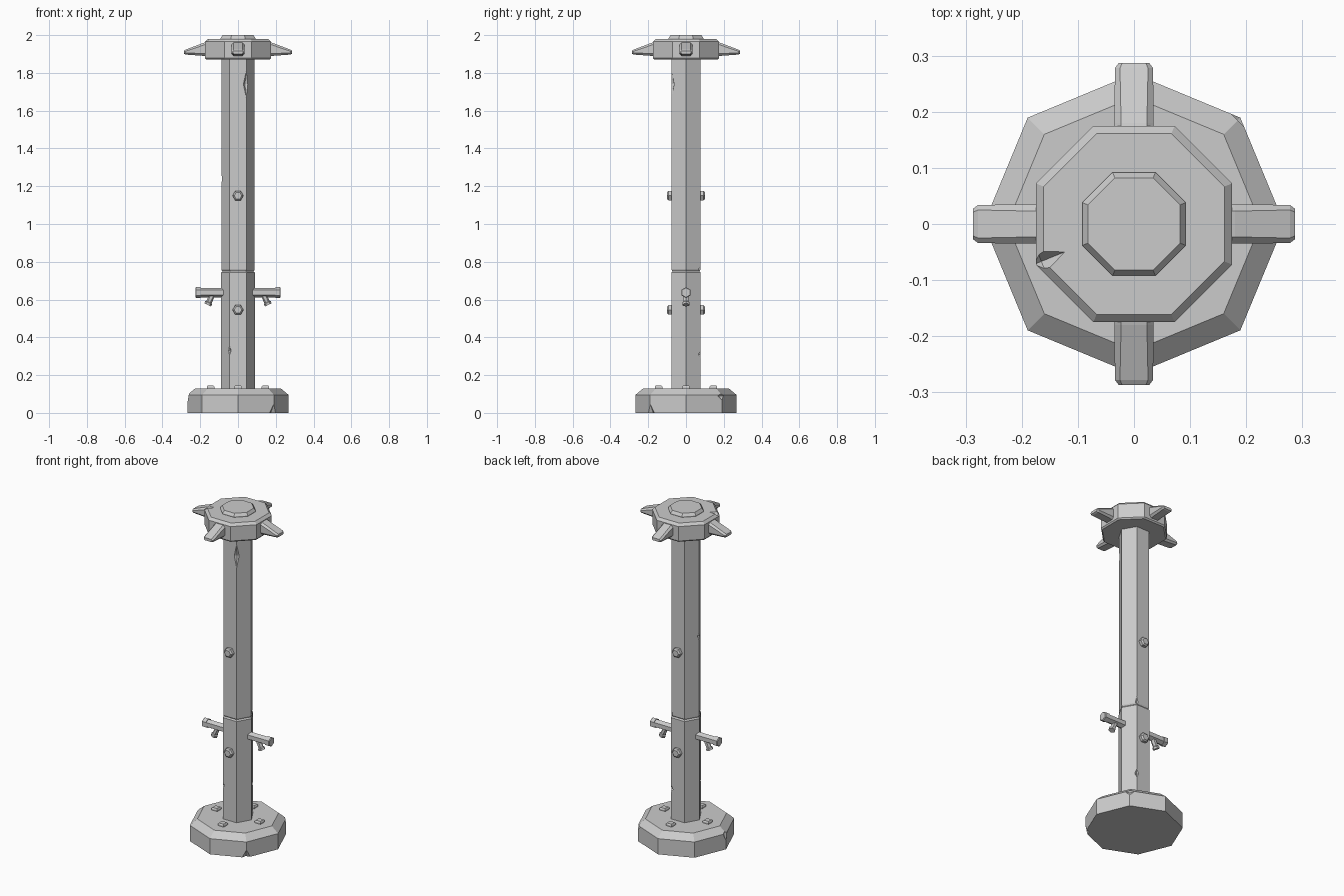
import bpy, bmesh, math
from mathutils import Matrix, Vector

if "Cube" in bpy.data.objects:
    bpy.data.objects.remove(bpy.data.objects["Cube"])

# One worn stone grey for everything
GREY = (0.6, 0.6, 0.6, 1.0)
stone = bpy.data.materials.new("stone_grey")
stone.use_nodes = True
stone.diffuse_color = GREY
shader = stone.node_tree.nodes["Principled BSDF"]
shader.inputs["Base Color"].default_value = GREY
shader.inputs["Roughness"].default_value = 0.9


def loft(name, rings, matrix=Matrix()):
    """Skin a list of equal-length point rings and cap both ends."""
    bm = bmesh.new()
    loops = [[bm.verts.new(matrix @ Vector(p)) for p in ring] for ring in rings]
    n = len(loops[0])
    for a, b in zip(loops, loops[1:]):
        for i in range(n):
            j = (i + 1) % n
            bm.faces.new((a[i], a[j], b[j], b[i]))
    bm.faces.new(loops[0])
    bm.faces.new(loops[-1])
    bmesh.ops.recalc_face_normals(bm, faces=bm.faces)
    mesh = bpy.data.meshes.new(name)
    bm.to_mesh(mesh)
    bm.free()
    mesh.materials.append(stone)
    obj = bpy.data.objects.new(name, mesh)
    bpy.context.collection.objects.link(obj)
    return obj


def prism(name, sides, profile, phase=0.0, matrix=Matrix()):
    """Many-sided solid along z; profile holds (z, corner radius) pairs."""
    angles = [phase + math.tau * i / sides for i in range(sides)]
    return loft(name, [[(r * math.cos(a), r * math.sin(a), z) for a in angles]
                       for z, r in profile], matrix)


def chip(target, angle, radius, z, size):
    """Knock a diamond-shaped flake out of an edge; size is radial, sideways, up."""
    place = (Matrix.Rotation(math.radians(angle), 4, 'Z')
             @ Matrix.Translation((radius, 0, z)) @ Matrix.Diagonal((*size, 1)))
    cutter = prism("chip_cutter", 4, [(-1, 0.02), (0, 1), (1, 0.02)], 0, place)
    cutter.hide_render = True
    mod = target.modifiers.new("chip", 'BOOLEAN')
    mod.operation, mod.solver, mod.object = 'DIFFERENCE', 'EXACT', cutter
    graph = bpy.context.evaluated_depsgraph_get()
    mesh = bpy.data.meshes.new_from_object(target.evaluated_get(graph))
    target.modifiers.clear()
    target.data = mesh
    bpy.data.objects.remove(cutter)


EIGHTH = math.pi / 8
FLAT = 1 / math.cos(EIGHTH)      # octagon flat distance to corner radius

# Octagonal foot with sloped shoulder
base = prism("base", 8, [(0, 0.268), (0.095, 0.268), (0.13, 0.226)])
chip(base, -45, 0.275, 0.0, (0.03, 0.05, 0.06))
chip(base, 45, 0.275, 0.09, (0.022, 0.08, 0.03))
chip(base, 180, 0.28, 0.095, (0.025, 0.08, 0.08))

# Hexagonal post in two lengths with a bevelled joint
lower_post = prism("lower_post", 6, [(0.1, 0.09), (0.742, 0.09), (0.75, 0.083)])
upper_post = prism("upper_post", 6, [(0.75, 0.083), (0.758, 0.088), (1.89, 0.088)])
chip(lower_post, 240, 0.1, 0.33, (0.02, 0.03, 0.05))
chip(lower_post, 60, 0.1, 0.31, (0.025, 0.03, 0.045))
chip(upper_post, 60, 0.1, 0.76, (0.022, 0.03, 0.08))
chip(upper_post, -60, 0.099, 1.74, (0.026, 0.05, 0.12))
chip(upper_post, 180, 0.098, 1.24, (0.02, 0.03, 0.05))

# Octagonal head and raised cap
head = prism("head", 8, [(1.87, 0.168 * FLAT), (1.878, 0.175 * FLAT),
                         (1.965, 0.175 * FLAT), (1.98, 0.161 * FLAT)], EIGHTH)
chip(head, 202, 0.178, 1.98, (0.045, 0.02, 0.025))
prism("cap", 8, [(1.97, 0.092 * FLAT), (1.985, 0.092 * FLAT),
                 (2.0, 0.082 * FLAT)], EIGHTH)


def spike_section(x, half, low, high, cut):
    """Chamfered rectangle across a spike."""
    return [(x, -half, low + cut), (x, -half + cut, low), (x, half - cut, low),
            (x, half, low + cut), (x, half, high - cut), (x, half - cut, high),
            (x, -half + cut, high), (x, -half, high - cut)]


for k, side in enumerate(("left", "back", "right", "front")):
    turn = Matrix.Rotation(k * math.pi / 2, 4, 'Z')
    # Drooping spikes around the head
    loft("spike_" + side, [spike_section(0.15, 0.035, 1.885, 1.968, 0.012),
                           spike_section(0.18, 0.035, 1.89, 1.96, 0.012),
                           spike_section(0.278, 0.034, 1.897, 1.923, 0.009),
                           spike_section(0.287, 0.027, 1.901, 1.917, 0.006)], turn)
    # Small square studs on the foot
    prism("base_stud_" + side, 4, [(0.12, 0.028), (0.138, 0.028), (0.145, 0.022)],
          math.pi / 4, turn @ Matrix.Translation((0.145, 0, 0)))

# Hex bolts on front and back
for side, sign in (("front", 1), ("back", -1)):
    for label, z in (("lower", 0.545), ("upper", 1.15)):
        tilt = Matrix.Translation((0, 0, z)) @ Matrix.Rotation(sign * math.pi / 2, 4, 'X')
        prism(f"{label}_bolt_{side}", 6,
              [(0.06, 0.029), (0.093, 0.029), (0.101, 0.02)], 0, tilt)

# Side handles, each with a thicker end and a slanted peg
for side, sign in (("left", 1), ("right", -1)):
    flip = Matrix.Diagonal((sign, 1, 1, 1)) @ Matrix.Translation((0, 0, 0.637))
    along = flip @ Matrix.Rotation(math.pi / 2, 4, 'Y')
    prism("handle_" + side, 6, [(0.06, 0.025), (0.2, 0.025)], 0, along)
    prism("handle_end_" + side, 6, [(0.198, 0.029), (0.222, 0.029), (0.226, 0.025)],
          0, along)
    slant = (flip @ Matrix.Translation((0.13, 0, 0))
             @ Matrix.Rotation(math.radians(155), 4, 'Y'))
    prism("handle_peg_" + side, 6, [(0, 0.015), (0.055, 0.015), (0.06, 0.02),
                                    (0.072, 0.02)], 0, slant)
